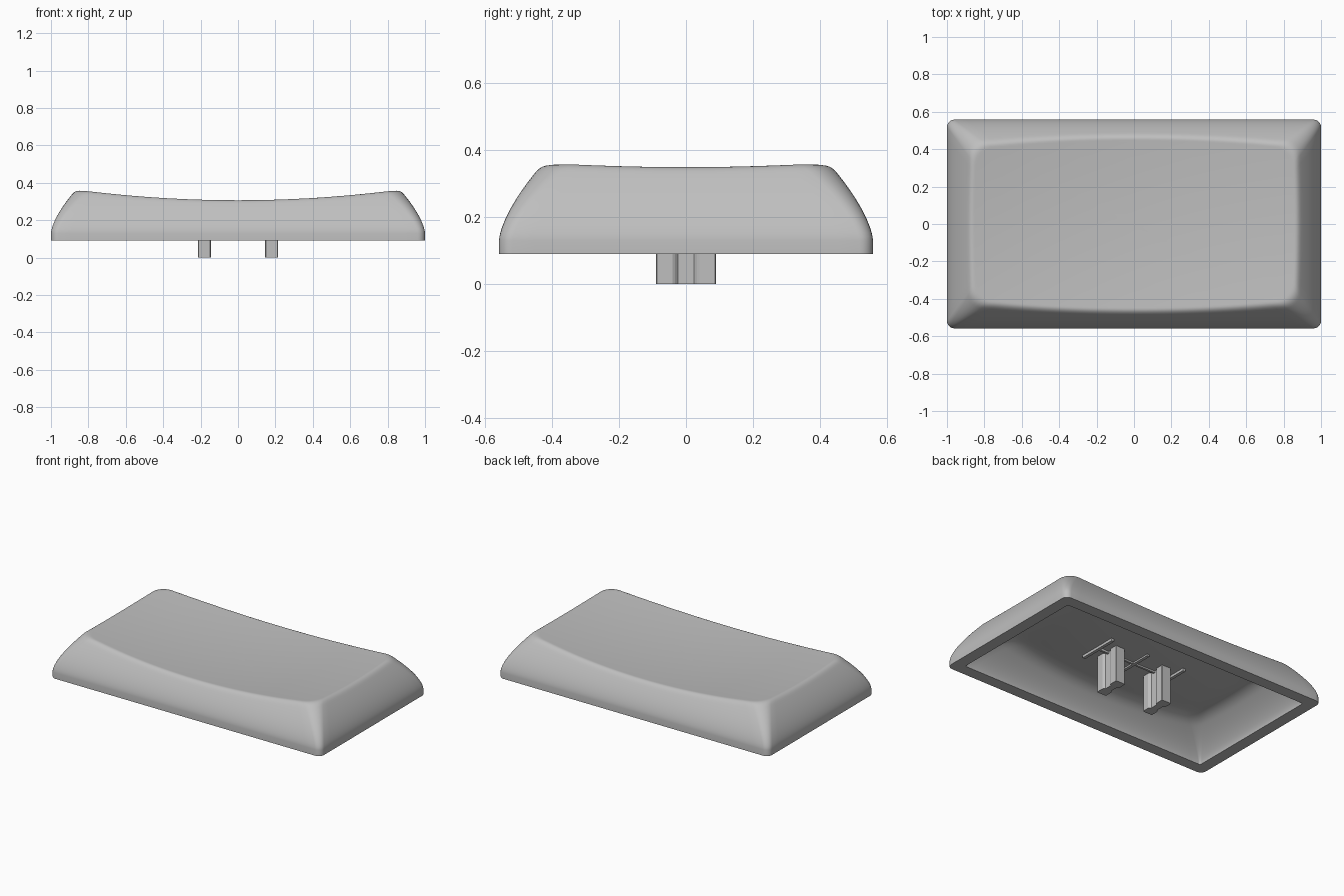
import bpy, bmesh
from math import cos, sin, pi

if "Cube" in bpy.data.objects:
    bpy.data.objects.remove(bpy.data.objects["Cube"], do_unlink=True)

HALF_X, HALF_Y = 1.0, 0.558
BASE, SKIRT = 0.09, 0.13

grey = bpy.data.materials.new("light grey plastic")
grey.use_nodes = True
grey.diffuse_color = (0.52, 0.52, 0.52, 1)
grey.node_tree.nodes["Principled BSDF"].inputs["Base Color"].default_value = grey.diffuse_color


def finish(name, bm, smooth_angle=None):
    bmesh.ops.recalc_face_normals(bm, faces=bm.faces)
    mesh = bpy.data.meshes.new(name)
    bm.to_mesh(mesh)
    bm.free()
    mesh.materials.append(grey)
    obj = bpy.data.objects.new(name, mesh)
    bpy.context.collection.objects.link(obj)
    if smooth_angle:
        bpy.ops.object.select_all(action="DESELECT")
        obj.select_set(True)
        bpy.context.view_layer.objects.active = obj
        bpy.ops.object.shade_smooth_by_angle(angle=smooth_angle)
    return obj


def rounded_rect(inset, radius, scale=1.0, arc=6):
    """Plan outline with rounded corners and evenly divided sides."""
    hx, hy = HALF_X - inset - radius, HALF_Y - inset - radius
    points = []
    for i, (sx, sy) in enumerate([(1, 1), (-1, 1), (-1, -1), (1, -1)]):
        for j in range(arc + 1):
            a = (i + j / arc) * pi / 2
            points.append((sx * hx + radius * cos(a), sy * hy + radius * sin(a)))
        nx, ny = [(-1, 1), (-1, -1), (1, -1), (1, 1)][i]
        a = (i + 1) * pi / 2
        end = (nx * hx + radius * cos(a), ny * hy + radius * sin(a))
        start, count = points[-1], (28 if i % 2 == 0 else 16)
        for j in range(1, count):
            t = j / count
            points.append((start[0] + (end[0] - start[0]) * t,
                           start[1] + (end[1] - start[1]) * t))
    return [(x * scale, y * scale) for x, y in points]


def soft_min(a, b, k):
    h = max(k - abs(a - b), 0) / k
    return min(a, b) - h * h * k / 4


def dish(x, y):
    return 0.29 + 0.08 * (x * x + y * y)


def shell_rings(inset, radius, foot, rise, drop, blend, steps=32, depth=0.2):
    """Rings that climb the curved side and then close in over the dish."""
    rings = []
    for i in range(steps + 1):
        d = depth * (i / steps) ** 1.4
        side = foot + rise * d ** 0.66
        rings.append([(x, y, soft_min(side, dish(x, y) - drop, blend))
                      for x, y in rounded_rect(inset + d, radius + 0.35 * d)])
    for i in range(1, 9):
        outline = rounded_rect(inset + depth, radius + 0.35 * depth, 1 - i / 9)
        rings.append([(x, y, dish(x, y) - drop) for x, y in outline])
    return rings


# Hollow cap: top, curved sides, skirt, rim and cavity in a single loft
outer = shell_rings(0, 0.04, SKIRT, 0.88, 0, 0.024)
skirt = [(x, y, BASE) for x, y in rounded_rect(0, 0.04)]
cavity = shell_rings(0.078, 0.012, BASE, 0.62, 0.05, 0.05)
bm = bmesh.new()
loops = [[bm.verts.new(p) for p in ring] for ring in outer[::-1] + [skirt] + cavity]
for a, b in zip(loops, loops[1:]):
    for i in range(len(a)):
        j = (i + 1) % len(a)
        bm.faces.new((a[i], a[j], b[j], b[i]))
for loop, z in ((loops[0], dish(0, 0)), (loops[-1], dish(0, 0) - 0.05)):
    centre = bm.verts.new((0, 0, z))
    for i in range(len(loop)):
        bm.faces.new((loop[i], loop[(i + 1) % len(loop)], centre))
finish("cap_shell", bm, 0.7)

# Two mounting stems with a waisted cross-section
half = [(0.031, -0.09), (0.035, -0.086), (0.035, -0.04), (0.031, -0.033), (0.022, -0.024),
        (0.022, 0.024), (0.031, 0.033), (0.035, 0.04), (0.035, 0.086), (0.031, 0.09)]
profile = half + [(-x, y) for x, y in reversed(half)]
for name, cx in (("left_stem", 0.18), ("right_stem", -0.18)):
    bm = bmesh.new()
    face = bm.faces.new([bm.verts.new((cx + x, y, 0)) for x, y in profile])
    extruded = bmesh.ops.extrude_face_region(bm, geom=[face])["geom"]
    bmesh.ops.translate(bm, vec=(0, 0, 0.26),
                        verts=[v for v in extruded if isinstance(v, bmesh.types.BMVert)])
    finish(name, bm)


# Thin ribs under the cap ceiling
def rib(name, cx, sx, sy):
    bm = bmesh.new()
    bmesh.ops.create_cube(bm, size=1)
    for v in bm.verts:
        v.co = (cx + v.co.x * sx, v.co.y * sy, 0.243 + v.co.z * 0.026)
    finish(name, bm)


rib("long_rib", 0, 0.56, 0.014)
for name, cx in (("left_rib", 0.28), ("middle_rib", 0), ("right_rib", -0.28)):
    rib(name, cx, 0.02, 0.27)
